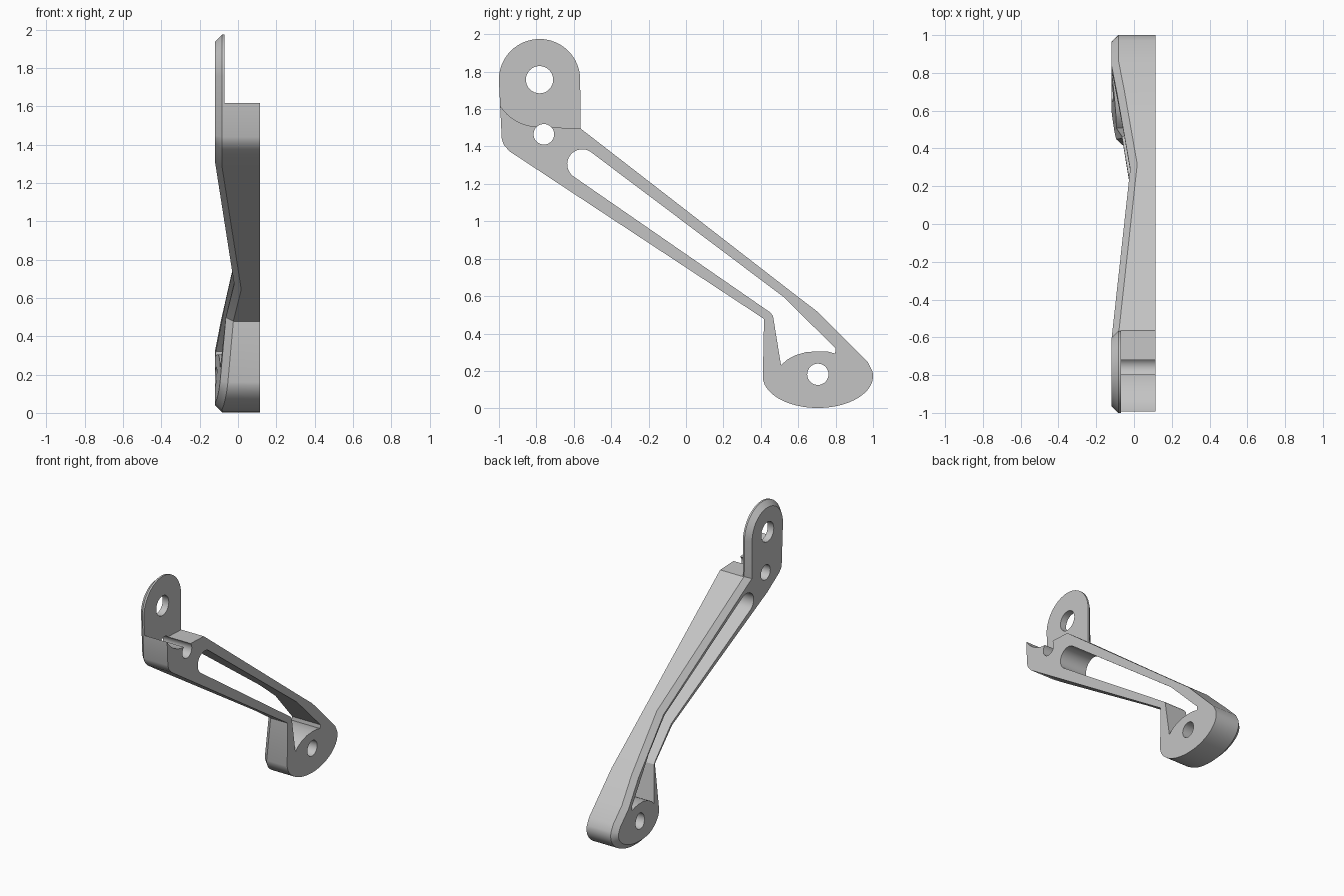
import bpy, bmesh
from math import sin, cos, radians
from mathutils import Vector

cube = bpy.data.objects.get("Cube")
if cube:
    bpy.data.objects.remove(cube, do_unlink=True)

RIGHT, LEFT, CHAMFER = 0.115, -0.12, 0.037

grey = bpy.data.materials.new("light_grey")
grey.use_nodes = True
grey.diffuse_color = (0.55, 0.55, 0.55, 1)
grey.node_tree.nodes["Principled BSDF"].inputs["Base Color"].default_value = (0.55, 0.55, 0.55, 1)


def arc(cy, cz, ry, rz, start, end, steps):
    angles = [radians(start + (end - start) * i / steps) for i in range(steps + 1)]
    return [(cy + ry * cos(a), cz + rz * sin(a)) for a in angles]


def inset(points, width):
    """Mitred inward offset of a counter-clockwise outline."""
    result = []
    for i, p in enumerate(points):
        p, before, after = Vector(p), Vector(points[i - 1]), Vector(points[(i + 1) % len(points)])
        a, b = (p - before).normalized(), (after - p).normalized()
        na, nb = Vector((-a.y, a.x)), Vector((-b.y, b.x))
        result.append(tuple(p + (na + nb) * width / (1 + na.dot(nb))))
    return result


def loft(name, sections, bends=()):
    """Skin matching (outline, x) sections; bend the left side along the arm."""
    bm = bmesh.new()
    rings = [[bm.verts.new((x, y, z)) for y, z in pts] for pts, x in sections]
    for r, s in zip(rings, rings[1:]):
        for i in range(len(r)):
            j = (i + 1) % len(r)
            bm.faces.new((r[i], r[j], s[j], s[i]))
    bm.faces.new(rings[0])
    bm.faces.new(rings[-1])
    along = Vector((0, 0.75, -0.66))
    for s, _ in bends:
        bmesh.ops.bisect_plane(bm, geom=bm.verts[:] + bm.edges[:] + bm.faces[:],
                               plane_co=along * s / along.length_squared, plane_no=along)
    for v in bm.verts:
        s = v.co.dot(along)
        for (s0, d0), (s1, d1) in zip(bends, bends[1:]):
            if v.co.x < 0 and s0 <= s <= s1:
                v.co.x += d0 + (d1 - d0) * (s - s0) / (s1 - s0)
                break
    bmesh.ops.recalc_face_normals(bm, faces=bm.faces[:])
    mesh = bpy.data.meshes.new(name)
    bm.to_mesh(mesh)
    bm.free()
    mesh.materials.append(grey)
    obj = bpy.data.objects.new(name, mesh)
    bpy.context.collection.objects.link(obj)
    return obj


# Side outline: oval foot, slanted arm, round mounting tab
outline = arc(0.705, 0.172, 0.295, 0.17, 184, 370, 32)
outline += [(0.97, 0.25), (0.705, 0.515), (0.6, 0.595), (-0.565, 1.497)]
outline += arc(-0.783, 1.757, 0.2175, 0.2175, 0, 180, 32)
outline += [(-0.985, 1.44), (-0.975, 1.41), (-0.945, 1.375), (0.417, 0.478)]

# Bracket with chamfered left rim and a dip along the arm
bracket = loft("bracket_arm",
               [(outline, RIGHT), (outline, LEFT + CHAMFER), (inset(outline, CHAMFER), LEFT)],
               bends=[(-1.45, 0), (-0.3, 0.1), (0.42, 0)])

# Long slot that opens above the foot
slot = arc(-0.555, 1.305, 0.08, 0.08, 52, 236, 16)
slot += [(0.45, 0.513), (0.465, 0.495), (0.508, 0.23)]
slot += [(0.54, 0.26), (0.583, 0.283), (0.64, 0.3), (0.705, 0.305), (0.76, 0.303), (0.797, 0.293)]
slot += [(0.8, 0.32), (0.525, 0.593)]

# Clearance in front of the tab
notch = arc(-0.785, 1.755, 0.25, 0.25, 200, 270, 16)
notch += [(-0.565, 1.496), (-0.45, 1.496), (-0.45, 2.1), (-1.1, 2.1), (-1.1, 1.67)]

cuts = [(slot, -0.3, 0.3), (notch, -0.07, 0.3)]
for y, z, r in [(-0.783, 1.757, 0.073), (-0.76, 1.465, 0.055), (0.705, 0.182, 0.057)]:
    cuts.append((arc(y, z, r, r, 0, 348.75, 31), -0.3, 0.3))

bpy.context.view_layer.objects.active = bracket
for points, x0, x1 in cuts:
    cutter = loft("cutter", [(points, x0), (points, x1)])
    cutter.hide_render = True
    mod = bracket.modifiers.new("cut", "BOOLEAN")
    mod.operation = "DIFFERENCE"
    mod.solver = "EXACT"
    mod.object = cutter
    bpy.ops.object.modifier_apply(modifier=mod.name)
    bpy.data.objects.remove(cutter, do_unlink=True)

for obj in bpy.context.selected_objects:
    obj.select_set(False)
bracket.select_set(True)
bpy.ops.object.shade_smooth_by_angle(angle=radians(25))
